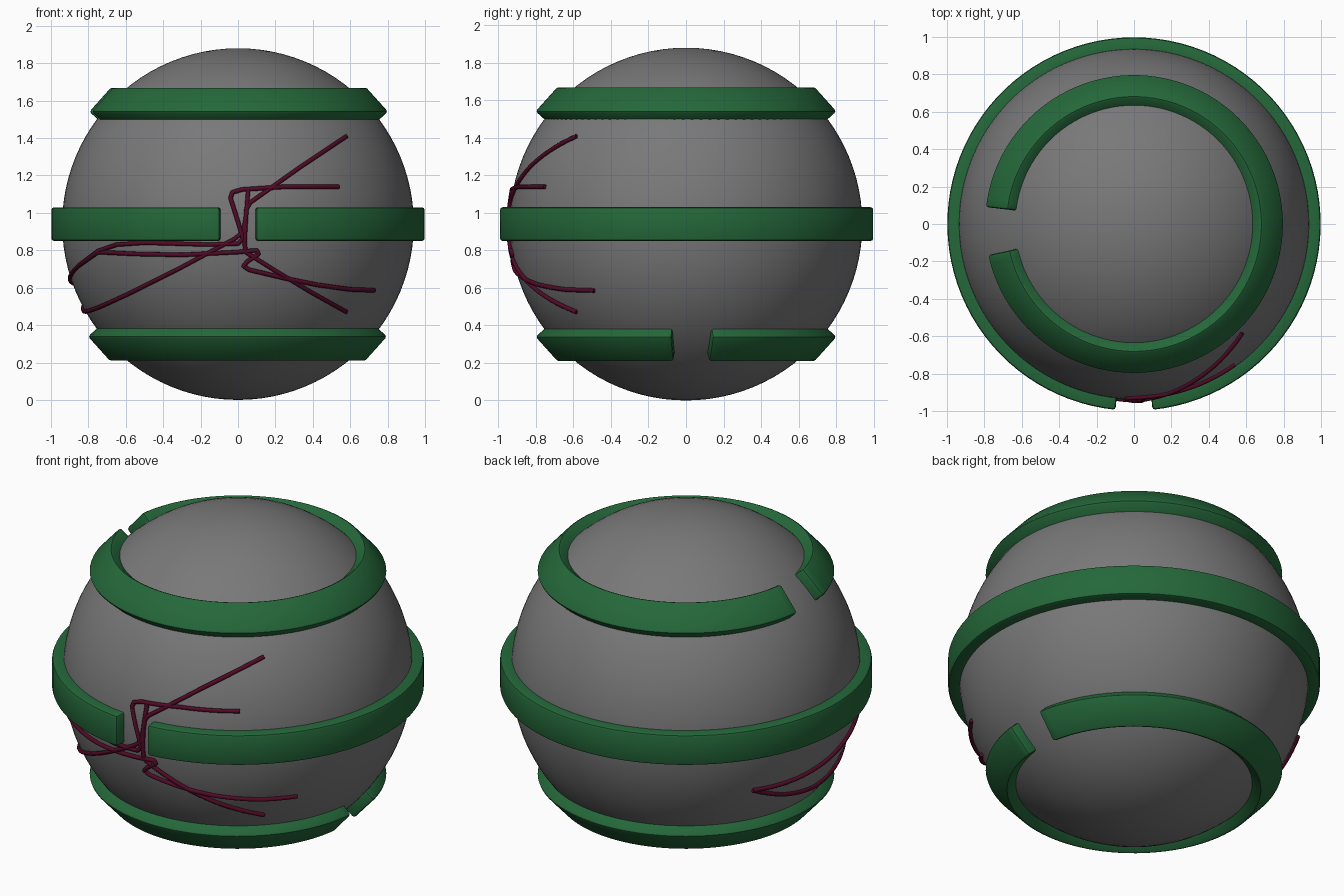
import bpy, bmesh, math
from mathutils import Vector

if "Cube" in bpy.data.objects:
    bpy.data.objects.remove(bpy.data.objects["Cube"])

R = 0.94                                  # ball radius, also its centre height
CENTRE = Vector((0, 0, R))


def material(name, rgb):
    m = bpy.data.materials.new(name)
    m.diffuse_color = (*rgb, 1)
    m.use_nodes = True
    m.node_tree.nodes["Principled BSDF"].inputs["Base Color"].default_value = m.diffuse_color
    return m


GREY = material("grey", (0.19, 0.19, 0.19))
GREEN = material("green", (0.018, 0.138, 0.042))
MAROON = material("dark_maroon", (0.085, 0.003, 0.02))


def smooth(ob):
    bpy.ops.object.select_all(action='DESELECT')
    ob.select_set(True)
    bpy.context.view_layer.objects.active = ob
    bpy.ops.object.shade_smooth_by_angle(angle=math.radians(30))


# Ball
bpy.ops.mesh.primitive_uv_sphere_add(segments=96, ring_count=48, radius=R, location=CENTRE)
ball = bpy.context.object
ball.name = "ball"
ball.data.materials.append(GREY)
smooth(ball)


def band(name, latitude, start, end, steps=96):
    """Open ring with a box section, tilted to lie flat on the ball."""
    a = math.radians(latitude)
    section = [(r * math.cos(a) - h * math.sin(a), r * math.sin(a) + h * math.cos(a))
               for r, h in ((0.87, -0.09), (0.998, -0.09), (0.998, 0.09), (0.87, 0.09))]
    bm = bmesh.new()
    loops = []
    for i in range(steps + 1):
        t = math.radians(start + (end - start) * i / steps)
        loops.append([bm.verts.new((r * math.cos(t), r * math.sin(t), R + z)) for r, z in section])
    for p, q in zip(loops, loops[1:]):
        for k in range(4):
            n = (k + 1) % 4
            bm.faces.new((p[k], q[k], q[n], p[n]))
    bm.faces.new(loops[0])
    bm.faces.new(loops[-1][::-1])
    bmesh.ops.recalc_face_normals(bm, faces=bm.faces)
    edges = [e for e in bm.edges if e.calc_face_angle(0) > math.radians(40)]
    bmesh.ops.bevel(bm, geom=edges, offset=0.014, segments=2, profile=0.5, affect='EDGES')
    me = bpy.data.meshes.new(name)
    bm.to_mesh(me)
    bm.free()
    ob = bpy.data.objects.new(name, me)
    bpy.context.collection.objects.link(ob)
    me.materials.append(GREEN)
    smooth(ob)


# Three bands, each with a gap in a different direction
band("upper_band", 42, -168, 173.5)
band("middle_band", 0, -84.3, 264.3)
band("lower_band", -42, 10.3, 354.5)


# Strands lying on the ball
def on_ball(p):
    if len(p) == 2:                       # front view point (x, z)
        x, z = p[0], p[1] - R
        v = Vector((x, -math.sqrt(max(0.0, 0.948 ** 2 - x * x - z * z)), z))
    else:
        v = Vector(p) - CENTRE
    return CENTRE + v.normalized() * 0.946


def strand(name, points, steps=8):
    path = [on_ball(points[0])]
    for p, q in zip(points, points[1:]):
        for i in range(1, steps + 1):
            t = i / steps
            if len(p) == len(q) == 2:
                path.append(on_ball(tuple(Vector(p).lerp(Vector(q), t))))
            else:
                path.append(on_ball(tuple(on_ball(p).lerp(on_ball(q), t))))
    cu = bpy.data.curves.new(name, 'CURVE')
    cu.dimensions = '3D'
    cu.bevel_depth = 0.012
    cu.bevel_resolution = 2
    cu.use_fill_caps = True
    sp = cu.splines.new('POLY')
    sp.points.add(len(path) - 1)
    for pt, co in zip(sp.points, path):
        pt.co = (*co, 1)
    sp.use_smooth = True
    cu.materials.append(MAROON)
    bpy.context.collection.objects.link(bpy.data.objects.new(name, cu))


tail = (-0.76, 0.46, 0.62)                # shared end point at the back left
strand("upper_right_strand", [(0.58, 1.41), (0.34, 1.25), (0.065, 1.055), (0.045, 1.02),
                              (0.035, 0.85), (0.04, 0.79), (0.2, 0.69), (0.4, 0.57), (0.58, 0.47)])
strand("bent_strand", [(0.54, 1.14), (0.25, 1.14), (0.02, 1.125), (-0.03, 1.11), (-0.04, 1.08),
                       (0.01, 0.92), (0.025, 0.86), (0.0, 0.835), (-0.15, 0.83), (-0.5, 0.84),
                       (-0.65, 0.83), (-0.75, 0.795), (-0.85, 0.72),
                       (-0.895, -0.08, 0.655), (-0.86, 0.2, 0.62), tail])
strand("lower_right_strand", [(0.73, 0.585), (0.6, 0.59), (0.42, 0.615), (0.25, 0.65),
                              (0.06, 0.695), (0.03, 0.715), (0.05, 0.74), (0.11, 0.78),
                              (0.10, 0.80), (0.0, 0.79), (-0.3, 0.775), (-0.55, 0.78),
                              (-0.75, 0.79), (-0.85, 0.72)])
strand("lower_left_strand", [(0.055, 1.13), (0.045, 1.0), (0.03, 0.90), (-0.02, 0.86),
                             (-0.3, 0.71), (-0.6, 0.56), (-0.72, 0.505),
                             (-0.82, -0.02, 0.475), (-0.81, 0.25, 0.53), tail])
